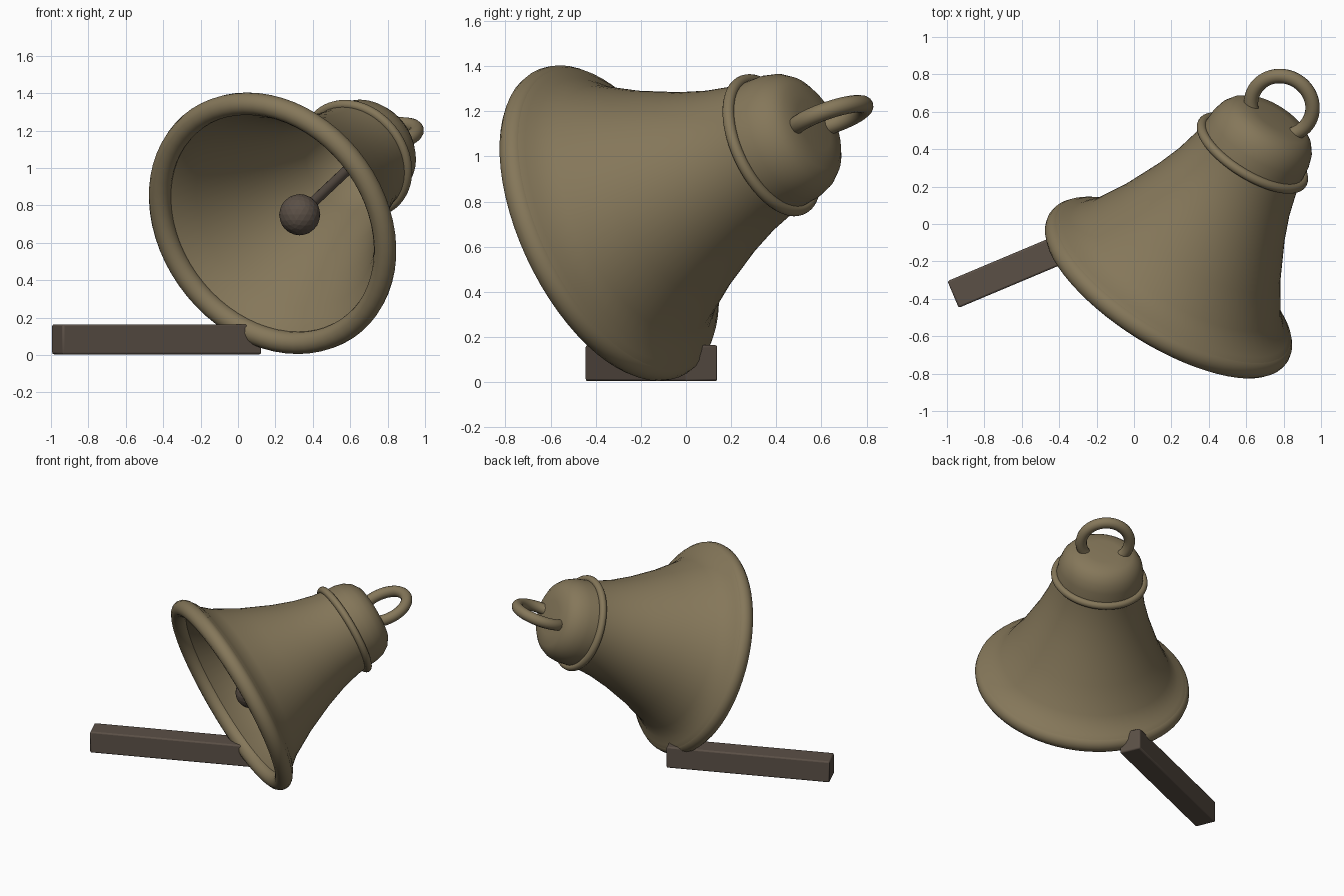
import bpy, bmesh, math
from mathutils import Vector, Matrix

if "Cube" in bpy.data.objects:
    bpy.data.objects.remove(bpy.data.objects["Cube"])


def material(name, rgb):
    m = bpy.data.materials.new(name)
    m.diffuse_color = (*rgb, 1)
    m.use_nodes = True
    m.node_tree.nodes["Principled BSDF"].inputs["Base Color"].default_value = m.diffuse_color
    return m


bronze = material("aged bronze", (0.235, 0.185, 0.102))
dark = material("dark brown", (0.105, 0.08, 0.062))

# Bell frame: Z runs along the bell axis, origin at the centre of the hanging ring
axis = Vector((0.49, 0.787, 0.377)).normalized()
ring_normal = (Vector((0, 0, 1)) - axis * axis.z).normalized()
side = ring_normal.cross(axis)
frame = Matrix((side, ring_normal, axis)).transposed().to_4x4()
frame.translation = (0.79, 0.632, 1.17)


def finish(name, mat, matrix, angle=40):
    ob = bpy.context.object
    ob.name = name
    ob.data.materials.append(mat)
    ob.matrix_world = matrix
    if angle:
        bpy.ops.object.shade_smooth_by_angle(angle=math.radians(angle))
    return ob


def lathe(name, profile, mat, segments=64):
    bm = bmesh.new()
    verts = [bm.verts.new((r, 0, z)) for r, z in profile]
    edges = [bm.edges.new(pair) for pair in zip(verts, verts[1:])]
    bmesh.ops.spin(bm, geom=verts + edges, cent=(0, 0, 0), axis=(0, 0, 1),
                   angle=math.tau, steps=segments)
    bmesh.ops.remove_doubles(bm, verts=bm.verts, dist=1e-4)
    bmesh.ops.recalc_face_normals(bm, faces=bm.faces)
    me = bpy.data.meshes.new(name)
    bm.to_mesh(me)
    bm.free()
    ob = bpy.data.objects.new(name, me)
    bpy.context.collection.objects.link(ob)
    bpy.ops.object.select_all(action='DESELECT')
    bpy.context.view_layer.objects.active = ob
    ob.select_set(True)
    return finish(name, mat, frame)


def torus(name, major, minor, local, sides=14):
    bpy.ops.mesh.primitive_torus_add(major_radius=major, minor_radius=minor,
                                     major_segments=64, minor_segments=sides)
    return finish(name, bronze, frame @ local)


# Bell shell: outside from crown to lip, then back up the inside
lathe("bell_body", [
    (0, -0.083), (0.12, -0.083), (0.205, -0.092), (0.25, -0.125), (0.28, -0.17),
    (0.297, -0.23), (0.302, -0.30), (0.315, -0.40), (0.347, -0.53), (0.40, -0.68),
    (0.493, -0.89), (0.592, -1.07), (0.655, -1.145), (0.695, -1.165), (0.725, -1.19),
    (0.69, -1.26), (0.64, -1.225), (0.55, -1.09), (0.45, -0.89), (0.355, -0.68),
    (0.27, -0.40), (0.245, -0.22), (0.17, -0.14), (0, -0.125)], bronze)

# Rolled lip, shoulder bead and hanging ring
torus("mouth_lip", 0.69, 0.06, Matrix.Translation((0, 0, -1.236)))
torus("shoulder_bead", 0.312, 0.026, Matrix.Translation((0, 0, -0.32)))
torus("hanging_ring", 0.168, 0.039, Matrix.Rotation(math.pi / 2, 4, 'X'))

# Clapper: rod from the crown and a faceted ball
pivot = Vector((0.715, 0.515, 1.112))
ball = Vector((0.33, -0.31, 0.75))
d = pivot - ball
bpy.ops.mesh.primitive_cylinder_add(vertices=16, radius=0.028, depth=d.length)
finish("clapper_rod", dark, Matrix.Translation((pivot + ball) / 2)
       @ d.to_track_quat('Z', 'Y').to_matrix().to_4x4())
bpy.ops.mesh.primitive_ico_sphere_add(subdivisions=3, radius=0.11)
finish("clapper_ball", dark, Matrix.Translation(ball), angle=0)

# Wooden beam lying under the lip
bpy.ops.mesh.primitive_cube_add(size=1)
beam = bpy.context.object
beam.data.transform(Matrix.Diagonal((1.155, 0.155, 0.16, 1)))
bevel = beam.modifiers.new("soft_edges", 'BEVEL')
bevel.width, bevel.segments = 0.01, 2
finish("wooden_beam", dark, Matrix.Translation((-0.435, -0.153, 0.084))
       @ Matrix.Rotation(math.radians(22.8), 4, 'Z'), angle=30)
